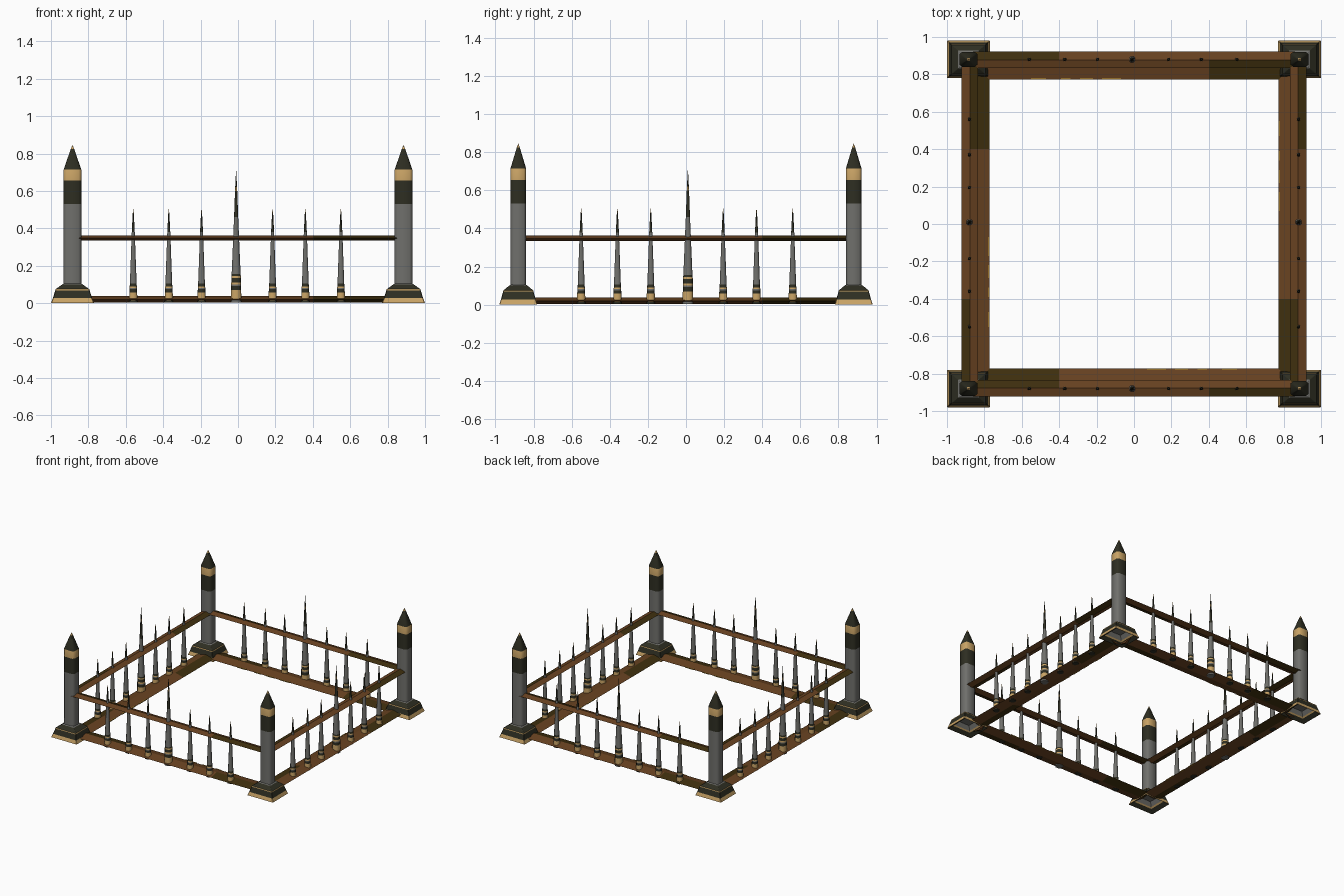
import bpy, bmesh, math
from mathutils import Matrix

cube = bpy.data.objects.get("Cube")
if cube:
    bpy.data.objects.remove(cube, do_unlink=True)


def srgb(v):
    v /= 255
    return v / 12.92 if v <= 0.04045 else ((v + 0.055) / 1.055) ** 2.4


def material(name, r, g, b):
    m = bpy.data.materials.new(name)
    m.use_nodes = True
    col = (srgb(r), srgb(g), srgb(b), 1)
    m.diffuse_color = col
    bsdf = m.node_tree.nodes["Principled BSDF"]
    bsdf.inputs["Base Color"].default_value = col
    bsdf.inputs["Roughness"].default_value = 0.8
    return m


MATS = [material("stone grey", 112, 112, 108), material("charred black", 46, 46, 34),
        material("pale tan", 202, 164, 102), material("rust brown", 104, 66, 33),
        material("dark olive", 63, 47, 14), material("worn gold", 150, 112, 42)]
GREY, BLACK, TAN, BROWN, OLIVE, GOLD = range(len(MATS))


def finish(name, bm, matrix, smooth=False):
    bmesh.ops.recalc_face_normals(bm, faces=bm.faces)
    me = bpy.data.meshes.new(name)
    bm.to_mesh(me)
    bm.free()
    for m in MATS:
        me.materials.append(m)
    if smooth:
        me.shade_smooth()
        me.set_sharp_from_angle(angle=math.radians(50))
    ob = bpy.data.objects.new(name, me)
    ob.matrix_world = matrix
    bpy.context.collection.objects.link(ob)


def section(half, cut):
    """Square outline with its corners cut off."""
    c = half * (1 - cut)
    return [(half, -c), (half, c), (c, half), (-c, half),
            (-half, c), (-half, -c), (-c, -half), (c, -half)]


def stack(name, rings, cut, matrix, smooth=True):
    """Loft rings of (height, half width, colour of the band above)."""
    bm = bmesh.new()
    loops = [[bm.verts.new((x, y, z)) for x, y in section(h, cut)] for z, h, _ in rings]
    for low, high, (_, _, colour) in zip(loops, loops[1:], rings):
        for i in range(8):
            j = (i + 1) % 8
            bm.faces.new((low[i], low[j], high[j], high[i])).material_index = colour
    bm.faces.new(loops[0]).material_index = rings[0][2]
    bm.faces.new(loops[-1]).material_index = rings[-1][2]
    finish(name, bm, matrix, smooth)


def rail(name, length, y0, y1, z0, z1, turn):
    """Bar of flat diamond section, stained at opposite ends of its two sides."""
    bm = bmesh.new()
    ym, zm = (y0 + y1) / 2, (z0 + z1) / 2
    outline = [(y0, zm), (ym, z0), (y1, zm), (ym, z1)]
    stops = (-length, -0.4, 0.4, length)
    loops = [[bm.verts.new((x, y, z)) for y, z in outline] for x in stops]
    for part, (a, b) in enumerate(zip(loops, loops[1:])):
        for i in range(4):
            j = (i + 1) % 4
            f = bm.faces.new((a[i], a[j], b[j], b[i]))
            outer = i in (0, 3)
            f.material_index = OLIVE if part == (2 if outer else 0) else BROWN
    for end in (loops[0], loops[-1]):
        bm.faces.new(end).material_index = BROWN
    finish(name, bm, turn)


# Corner posts: hollow flared foot, shaft with bands and pointed cap
FOOT = [(0.06, 0.05, GREY), (0.03, 0.072, TAN), (0.022, 0.082, BLACK), (0.0, 0.112, TAN),
        (0.0, 0.115, TAN), (0.027, 0.105, BLACK), (0.068, 0.092, TAN), (0.075, 0.09, BLACK),
        (0.1, 0.055, GREY), (0.105, 0.046, GREY)]
SHAFT = [(0.08, 0.047, GREY), (0.53, 0.047, BLACK), (0.655, 0.047, TAN),
         (0.715, 0.047, BLACK), (0.825, 0.009, TAN), (0.845, 0.001, TAN)]
for sx, xn in ((1, "left"), (-1, "right")):
    for sy, yn in ((1, "back"), (-1, "front")):
        place = (Matrix.Translation((0.885 * sx, 0.88 * sy, 0))
                 @ Matrix.Diagonal((1, 0.87, 1, 1)))
        stack(f"{yn}_{xn}_post_foot", FOOT, 0.03, place, smooth=False)
        stack(f"{yn}_{xn}_post", SHAFT, 0.3, place)

# Spikes: banded socket and a thin dark tip
SMALL = [(0.005, 0.022, BLACK), (0.015, 0.022, TAN), (0.058, 0.021, BLACK),
         (0.075, 0.02, GREY), (0.082, 0.02, TAN), (0.09, 0.019, BLACK),
         (0.105, 0.018, GREY), (0.38, 0.008, BLACK), (0.48, 0.003, TAN),
         (0.505, 0.0005, TAN)]
LARGE = [(0.003, 0.028, GREY), (0.02, 0.028, TAN), (0.07, 0.027, BLACK),
         (0.092, 0.027, GREY), (0.1, 0.027, TAN), (0.112, 0.026, BLACK),
         (0.135, 0.026, TAN), (0.145, 0.025, BLACK), (0.155, 0.024, GREY),
         (0.46, 0.011, BLACK), (0.6, 0.006, TAN), (0.62, 0.005, BLACK),
         (0.71, 0.0005, BLACK)]
SHIFTS = (-0.01, 0.01, 0.01, -0.01)

# Four matching fence sides
for k, side in enumerate(("front", "left", "back", "right")):
    turn = Matrix.Rotation(k * math.pi / 2, 4, "Z")
    rail(f"{side}_upper_rail", 0.86, -0.922, -0.833, 0.334, 0.362, turn)
    rail(f"{side}_lower_rail", 0.8, -0.92, -0.772, 0.003, 0.038, turn)

    # Worn flakes along the inner edge of the lower rail
    bm = bmesh.new()
    for start, length in ((0.07, 0.1), (0.22, 0.07), (0.34, 0.05), (0.47, 0.08)):
        m = (Matrix.Translation((start + length / 2, -0.776, 0.021))
             @ Matrix.Diagonal((length, 0.009, 0.006, 1)))
        for v in bmesh.ops.create_cube(bm, size=1, matrix=m)["verts"]:
            for f in v.link_faces:
                f.material_index = GOLD
    finish(f"{side}_worn_edge", bm, turn)

    shift = SHIFTS[k]
    stack(f"{side}_large_spike", LARGE, 0.5, turn @ Matrix.Translation((shift, -0.88, 0)))
    for n, s in enumerate((-0.555, -0.365, -0.19, 0.19, 0.365, 0.555)):
        place = turn @ Matrix.Translation((s + shift / 2, -0.88, 0))
        stack(f"{side}_small_spike_{n + 1}", SMALL, 0.5, place)
